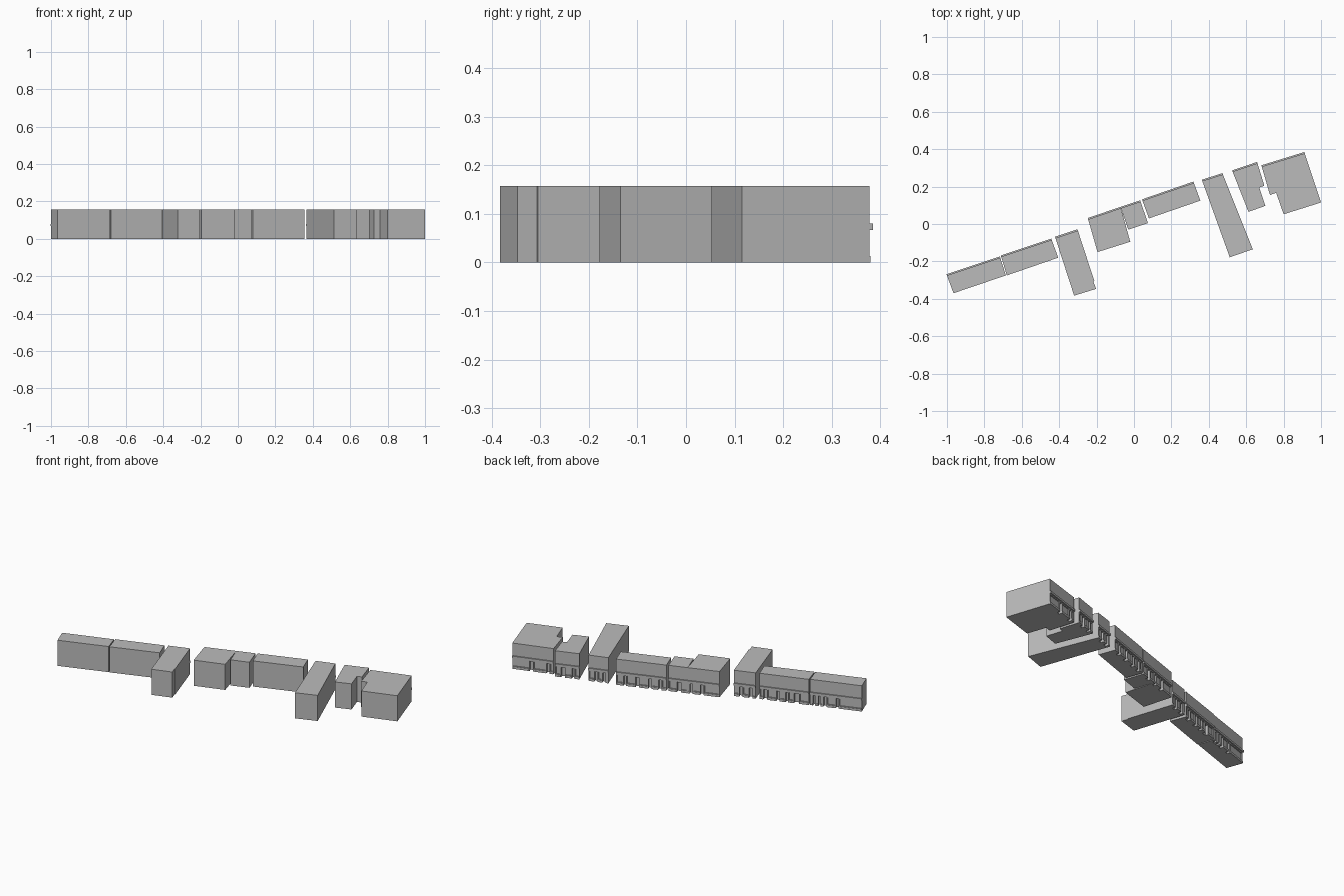
import bpy, bmesh
from mathutils import Vector

cube = bpy.data.objects.get("Cube")
if cube:
    bpy.data.objects.remove(cube, do_unlink=True)

HEIGHT = 0.157
grey = bpy.data.materials.new("plain_grey")
grey.use_nodes = True
grey.diffuse_color = (0.5, 0.5, 0.5, 1)
shader = grey.node_tree.nodes["Principled BSDF"]
shader.inputs["Base Color"].default_value = grey.diffuse_color
shader.inputs["Roughness"].default_value = 0.9


def add_prism(bm, points, z0, z1):
    """Extrude a flat outline between two heights."""
    low = [bm.verts.new((p[0], p[1], z0)) for p in points]
    high = [bm.verts.new((p[0], p[1], z1)) for p in points]
    bm.faces.new(low)
    bm.faces.new(high)
    for i in range(len(points)):
        j = (i + 1) % len(points)
        bm.faces.new((low[i], low[j], high[j], high[i]))


def make_object(name, bm):
    bmesh.ops.recalc_face_normals(bm, faces=bm.faces[:])
    mesh = bpy.data.meshes.new(name)
    bm.to_mesh(mesh)
    bm.free()
    mesh.materials.append(grey)
    obj = bpy.data.objects.new(name, mesh)
    bpy.context.collection.objects.link(obj)
    return obj


def build_shop(name, outline, doors):
    """Prism with a shop facade on its back edge (first two outline points);
    doors are (start, end) fractions along that edge."""
    start, end = Vector(outline[0]), Vector(outline[1])
    length = (end - start).length
    along = (end - start).normalized()
    out = Vector((-along.y, along.x))

    def facade_box(bm, s0, s1, d0, d1, z0, z1):
        corners = ((s0, d0), (s1, d0), (s1, d1), (s0, d1))
        add_prism(bm, [start + along * s + out * d for s, d in corners], z0, z1)

    # main block
    bm = bmesh.new()
    add_prism(bm, outline, 0, HEIGHT)
    block = make_object(name + "_block", bm)

    # doorway and window recesses, with the wall spans between doors
    cut, trim = bmesh.new(), bmesh.new()
    cursor = 0
    for a, b in doors + [(1, 1)]:
        s0, s1 = cursor * length, a * length
        if s1 - s0 > 0.02:
            facade_box(cut, s0 + 0.006, s1 - 0.006, -0.006, 0.02, 0.016, 0.06)
        if s1 > s0:
            facade_box(trim, s0 + 0.002, s1 - 0.002, -0.003, 0.002, 0, 0.013)
        if b > a:
            facade_box(cut, a * length, b * length, -0.018, 0.02, -0.01, 0.06)
        cursor = b
    cutter = make_object(name + "_cutter", cut)
    cutter.hide_render = True
    mod = block.modifiers.new("shopfront", "BOOLEAN")
    mod.operation, mod.solver, mod.object = "DIFFERENCE", "EXACT", cutter
    depsgraph = bpy.context.evaluated_depsgraph_get()
    carved = bpy.data.meshes.new_from_object(block.evaluated_get(depsgraph))
    block.modifiers.clear()
    block.data = carved
    bpy.data.objects.remove(cutter, do_unlink=True)

    # ledge over the shopfront and the low plinths
    facade_box(trim, 0, length, -0.004, 0.007, 0.067, 0.08)
    make_object(name + "_ledge_and_plinths", trim)


# row of shops from right to left
build_shop("right_end_shop",
           [(-1, -.275), (-.715, -.18), (-.685, -.275), (-.965, -.37)],
           [(.45, .5), (.68, .74), (.8, .84), (.9, .94)])
build_shop("second_shop",
           [(-.71, -.175), (-.44, -.085), (-.405, -.18), (-.68, -.275)],
           [(.2, .3), (.42, .47), (.6, .66), (.85, .92)])
build_shop("long_right_shop",
           [(-.42, -.075), (-.3, -.035), (-.212, -.305), (-.217, -.307),
            (-.203, -.347), (-.32, -.383)],
           [(.15, .3), (.6, .75)])
build_shop("deep_middle_shop",
           [(-.245, .025), (-.07, .085), (-.02, -.095), (-.195, -.15)],
           [(.5, .6), (.85, .93)])
build_shop("small_middle_shop",
           [(-.07, .085), (.035, .12), (.075, .005), (-.03, -.03)],
           [(.35, .55)])
build_shop("wide_middle_shop",
           [(.045, .125), (.32, .22), (.355, .125), (.08, .03)],
           [(.1, .16), (.3, .36), (.55, .61), (.8, .85)])
build_shop("long_left_shop",
           [(.365, .23), (.475, .265), (.635, -.135), (.512, -.178)],
           [(.15, .3), (.55, .7)])
build_shop("notched_shop",
           [(.527, .28), (.66, .325), (.697, .205), (.67, .195),
            (.702, .097), (.612, .065)],
           [(.2, .3), (.6, .75)])
build_shop("left_end_shop",
           [(.683, .307), (.913, .378), (1, .115), (.8, .052),
            (.76, .167), (.727, .155)],
           [(.1, .17), (.5, .58)])
